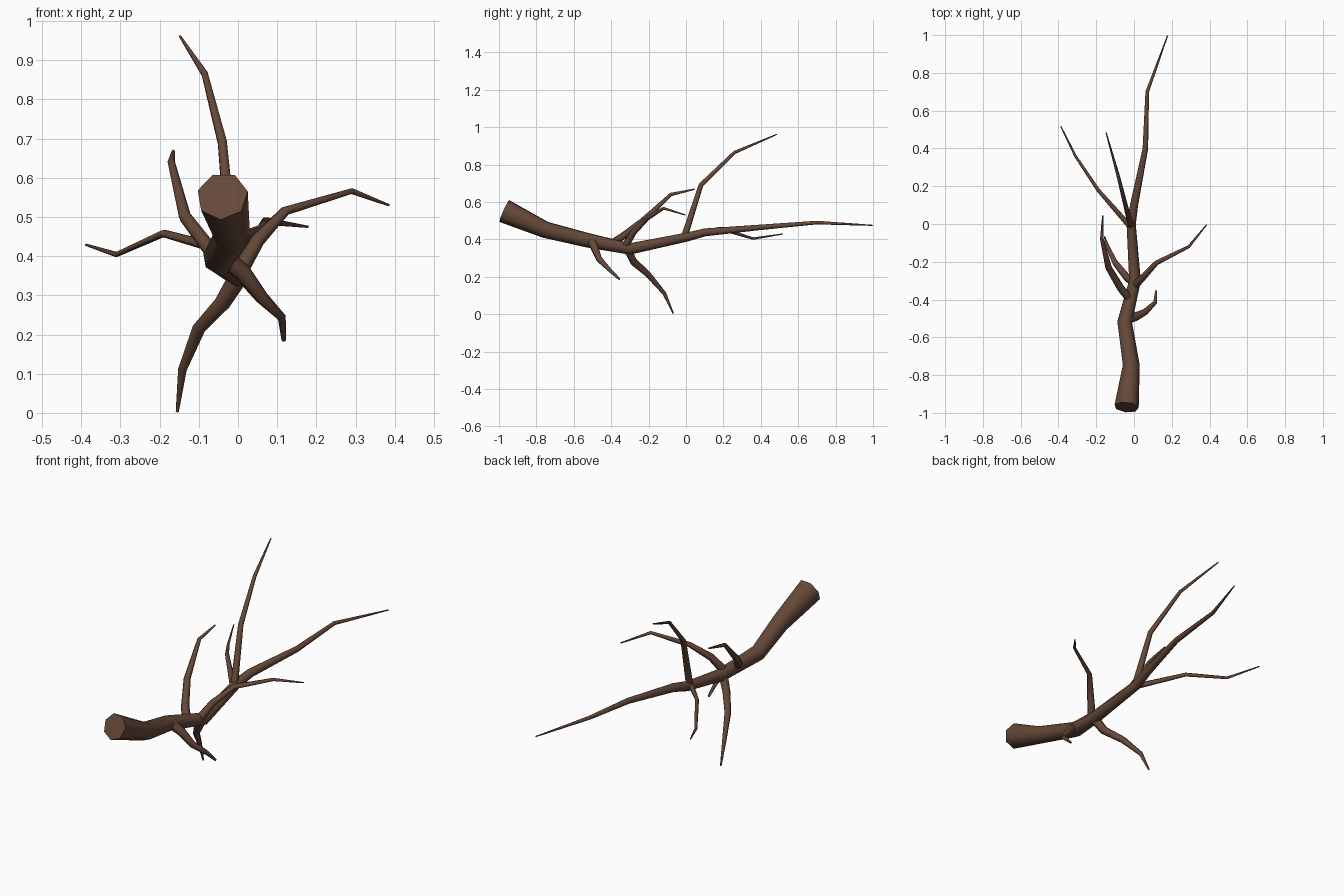
import bpy, bmesh, math
from mathutils import Vector

bark = bpy.data.materials.new("bark")
bark.diffuse_color = (0.13, 0.065, 0.04, 1)


def limb(name, pts, sides):
    """Tapered tube through (x, y, z, radius) points, capped at both ends."""
    centres = [Vector(p[:3]) for p in pts]
    bm = bmesh.new()
    rings = []
    last = len(pts) - 1
    side = None
    for i, c in enumerate(centres):
        before = (c - centres[i - 1]).normalized() if i else Vector()
        after = (centres[i + 1] - c).normalized() if i < last else Vector()
        t = (before + after).normalized()
        if side is None:
            side = t.orthogonal() if abs(t.z) > 0.9 else t.cross(Vector((0, 0, 1)))
        side = (side - t * side.dot(t)).normalized()
        up = side.cross(t)
        ring = []
        for k in range(sides):
            a = 2 * math.pi * k / sides + 0.2
            ring.append(bm.verts.new(c + pts[i][3] * (side * math.cos(a) + up * math.sin(a))))
        rings.append(ring)
    for a, b in zip(rings, rings[1:]):
        for k in range(sides):
            n = (k + 1) % sides
            bm.faces.new((a[k], a[n], b[n], b[k]))
    bm.faces.new(rings[0])
    bm.faces.new(rings[-1])
    bmesh.ops.recalc_face_normals(bm, faces=bm.faces)
    mesh = bpy.data.meshes.new(name)
    bm.to_mesh(mesh)
    bm.free()
    mesh.materials.append(bark)
    ob = bpy.data.objects.new(name, mesh)
    bpy.context.collection.objects.link(ob)
    bpy.ops.object.select_all(action='DESELECT')
    ob.select_set(True)
    bpy.context.view_layer.objects.active = ob
    bpy.ops.object.shade_smooth_by_angle(angle=math.radians(62))


# Main stem, thick cut end at the front
limb("main_stem", [
    (-0.04, -0.97, 0.553, 0.066), (-0.015, -0.75, 0.452, 0.046),
    (-0.05, -0.52, 0.395, 0.040), (0.005, -0.30, 0.350, 0.032),
    (-0.015, 0.0, 0.412, 0.025), (0.0, 0.10, 0.438, 0.022),
    (0.06, 0.40, 0.465, 0.015), (0.07, 0.70, 0.490, 0.010),
    (0.178, 0.998, 0.475, 0.003)], 7)

# Side twigs
limb("upper_twig", [
    (-0.015, -0.01, 0.41, 0.018), (-0.04, 0.08, 0.69, 0.013),
    (-0.085, 0.26, 0.865, 0.009), (-0.148, 0.485, 0.961, 0.003)], 6)
limb("left_twig", [
    (-0.015, -0.02, 0.41, 0.015), (-0.19, 0.18, 0.458, 0.010),
    (-0.31, 0.36, 0.404, 0.007), (-0.388, 0.518, 0.429, 0.003)], 6)
limb("upper_left_twig", [
    (-0.02, -0.40, 0.375, 0.023), (-0.07, -0.34, 0.415, 0.020),
    (-0.135, -0.23, 0.50, 0.017), (-0.17, -0.08, 0.64, 0.010),
    (-0.165, 0.045, 0.668, 0.004)], 6)
limb("right_twig", [
    (0.0, -0.33, 0.355, 0.022), (0.05, -0.28, 0.44, 0.018),
    (0.12, -0.205, 0.515, 0.013), (0.29, -0.12, 0.566, 0.008),
    (0.385, -0.003, 0.53, 0.003)], 6)
limb("lower_right_twig", [
    (-0.035, -0.505, 0.395, 0.026), (0.01, -0.49, 0.36, 0.023),
    (0.06, -0.465, 0.295, 0.017), (0.112, -0.415, 0.243, 0.011),
    (0.117, -0.355, 0.186, 0.006)], 6)
limb("lower_left_twig", [
    (0.0, -0.31, 0.345, 0.025), (-0.04, -0.28, 0.28, 0.021),
    (-0.1, -0.205, 0.215, 0.017), (-0.142, -0.115, 0.11, 0.011),
    (-0.155, -0.068, 0.003, 0.004)], 6)
